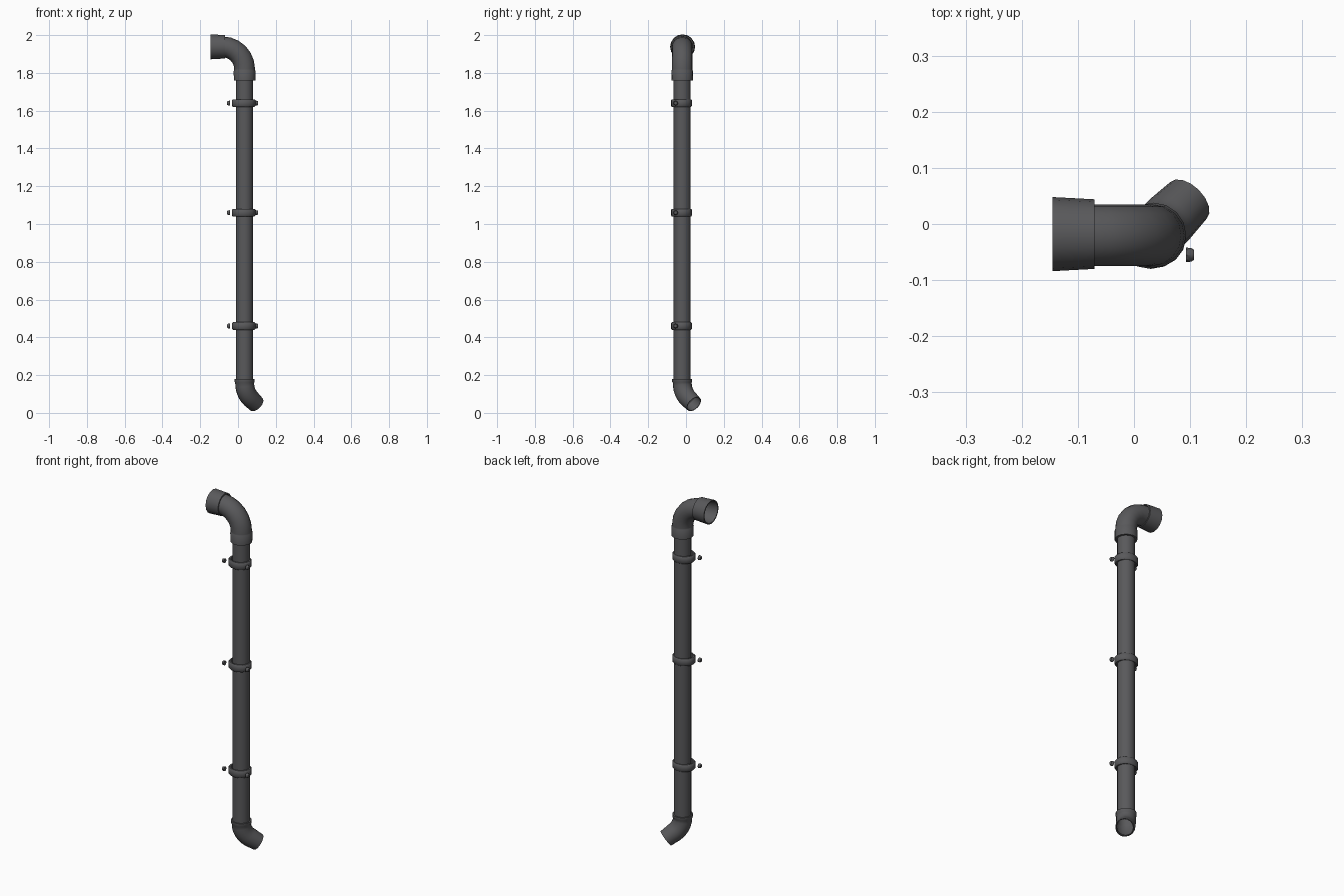
import bpy, bmesh
from math import sin, cos, pi, radians
from mathutils import Vector

if "Cube" in bpy.data.objects:
    bpy.data.objects.remove(bpy.data.objects["Cube"])

grey = bpy.data.materials.new("dark_grey_plastic")
grey.use_nodes = True
colour = (0.1, 0.1, 0.105, 1)
grey.diffuse_color = colour
grey.node_tree.nodes["Principled BSDF"].inputs["Base Color"].default_value = colour

AXIS = Vector((0.035, -0.02, 0))
UP = Vector((0, 0, 1))


def sweep(name, rings, normal, sides=16, closed=False, hole=None):
    """Skin circles given as (centre, tangent, radius); normal is the bend plane's normal."""
    bm = bmesh.new()
    loops = []
    for centre, tangent, radius in rings:
        side = tangent.cross(normal)
        loops.append([bm.verts.new(centre + radius * (cos(2 * pi * i / sides) * normal
                                                      + sin(2 * pi * i / sides) * side))
                      for i in range(sides)])
    pairs = list(zip(loops, loops[1:]))
    if closed:
        pairs.append((loops[-1], loops[0]))
    for a, b in pairs:
        for i in range(sides):
            j = (i + 1) % sides
            bm.faces.new((a[i], a[j], b[j], b[i]))
    bmesh.ops.recalc_face_normals(bm, faces=bm.faces)
    if hole:
        gone = [f for f in bm.faces if hole(f.calc_center_median())]
        bmesh.ops.delete(bm, geom=gone, context="FACES")
    mesh = bpy.data.meshes.new(name)
    bm.to_mesh(mesh)
    bm.free()
    obj = bpy.data.objects.new(name, mesh)
    bpy.context.collection.objects.link(obj)
    mesh.materials.append(grey)
    bpy.ops.object.select_all(action="DESELECT")
    obj.select_set(True)
    bpy.context.view_layer.objects.active = obj
    bpy.ops.object.shade_smooth_by_angle(angle=radians(40))
    return obj


def bend(start, heading, out, bend_radius, angle, radius, steps=6):
    """Rings of an arc that leaves along heading and turns toward out."""
    rings = []
    for k in range(steps + 1):
        a = angle * k / steps
        centre = start + bend_radius * (sin(a) * heading + (1 - cos(a)) * out)
        rings.append((centre, cos(a) * heading + sin(a) * out, radius))
    return rings


def straight(base, direction, profile):
    """Rings along a line from (distance, radius) pairs."""
    return [(base + direction * d, direction, r) for d, r in profile]


# Long vertical pipe
sweep("main_pipe", straight(AXIS, UP, [(0.13, 0.045), (1.8, 0.045)]), Vector((1, 0, 0)))

# Top elbow with a socket at each end
left = Vector((-1, 0, 0))
rings = straight(AXIS, UP, [(1.76, 0.046), (1.76, 0.057), (1.81, 0.058), (1.815, 0.055)])
rings += bend(AXIS + UP * 1.82, UP, left, 0.118, pi / 2, 0.055)
inlet = Vector((-0.07, -0.018, 1.938))
rings += straight(inlet, left, [(0, 0.055), (0, 0.062), (0.075, 0.066),
                                (0.075, 0.06), (0.0, 0.052)])
sweep("top_elbow", rings, Vector((0, 1, 0)))

# Bottom elbow, turned diagonally outward, with a socket on top
out = Vector((1, 1, 0)).normalized()
angle = radians(55)
rings = straight(AXIS, -UP, [(-0.18, 0.046), (-0.18, 0.053), (-0.165, 0.053)])
arc = bend(AXIS + UP * 0.16, -UP, out, 0.1, angle, 0.05)
rings += arc
end, heading, _ = arc[-1]
rings += straight(end, heading, [(0.055, 0.046), (0.055, 0.042), (0.0, 0.042)])
sweep("bottom_elbow", rings, Vector((1, -1, 0)).normalized())

# Wall clamps, each with a pair of loose bolts
for n, z in enumerate((0.46, 1.06, 1.64), 1):
    centre = Vector((0.03, -0.024, z))
    band = [(-0.02, 0.044), (-0.02, 0.051), (-0.014, 0.056), (0.014, 0.056),
            (0.02, 0.051), (0.02, 0.044)]
    clamp = sweep(f"clamp_{n}", straight(Vector(), UP, band), Vector((1, 0, 0)), closed=True)
    clamp.location = centre
    clamp.scale.x = 1.12
    for side, x in (("right", -0.043), ("left", 0.093)):
        way = Vector((-1 if side == "right" else 1, 0, 0))
        head = [(0, 0), (0, 0.013), (0.009, 0.012), (0.014, 0.009), (0.014, 0)]
        sweep(f"{side}_bolt_{n}", straight(Vector((x, -0.055, z)), way, head),
              Vector((0, 1, 0)), sides=8)
